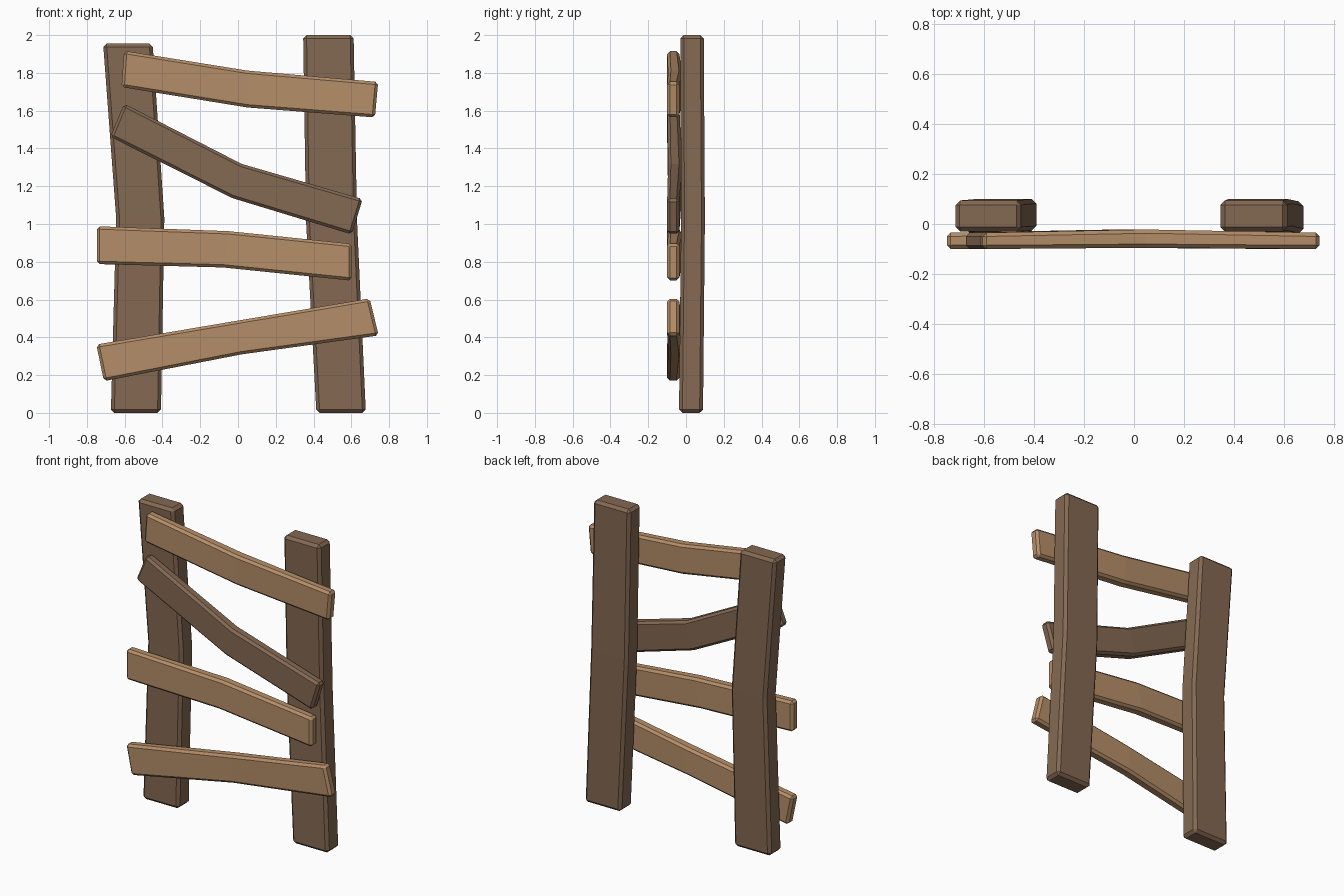
import bpy, bmesh

if "Cube" in bpy.data.objects:
    bpy.data.objects.remove(bpy.data.objects["Cube"])


def material(name, rgb):
    m = bpy.data.materials.new(name)
    m.diffuse_color = (*rgb, 1)
    m.use_nodes = True
    m.node_tree.nodes["Principled BSDF"].inputs["Base Color"].default_value = m.diffuse_color
    return m


light_wood = material("light_wood", (0.46, 0.27, 0.14))
dark_wood = material("dark_wood", (0.23, 0.14, 0.085))


def board(name, stations, depths, mat, bevel):
    """Loft a bent board: stations are pairs of (x, z) edge points,
    depths the front and back y at each station."""
    bm = bmesh.new()
    rings = []
    for ((ax, az), (bx, bz)), (y0, y1) in zip(stations, depths):
        rings.append([bm.verts.new(p) for p in
                      ((ax, y0, az), (bx, y0, bz), (bx, y1, bz), (ax, y1, az))])
    for r, s in zip(rings, rings[1:]):
        for i in range(4):
            j = (i + 1) % 4
            bm.faces.new((r[i], r[j], s[j], s[i]))
    bm.faces.new(rings[0])
    bm.faces.new(rings[-1][::-1])
    bmesh.ops.recalc_face_normals(bm, faces=bm.faces[:])
    # chamfer the outer edges, not the bend lines
    edges = [e for e in bm.edges if e.calc_face_angle(0) > 0.6]
    bmesh.ops.bevel(bm, geom=edges, offset=bevel, offset_type='OFFSET',
                    segments=1, profile=0.5, affect='EDGES')
    me = bpy.data.meshes.new(name)
    bm.to_mesh(me)
    bm.free()
    me.materials.append(mat)
    ob = bpy.data.objects.new(name, me)
    bpy.context.collection.objects.link(ob)
    return ob


# upright posts
post_y = [(-0.037, 0.09), (-0.026, 0.1), (-0.03, 0.094)]
board("left_post", [((-0.673, 0.0), (-0.408, 0.0)),
                    ((-0.645, 1.03), (-0.39, 1.03)),
                    ((-0.714, 1.955), (-0.452, 1.955))], post_y, dark_wood, 0.018)
board("right_post", [((0.415, 0.0), (0.677, 0.0)),
                     ((0.36, 1.02), (0.63, 1.02)),
                     ((0.345, 2.0), (0.612, 2.0))], post_y, dark_wood, 0.018)

# bent cross planks, top to bottom
plank_y = [(-0.1, -0.035), (-0.095, -0.022), (-0.1, -0.035)]
board("top_plank", [((-0.617, 1.725), (-0.603, 1.917)),
                    ((0.05, 1.617), (0.05, 1.812)),
                    ((0.725, 1.564), (0.742, 1.752))], plank_y, light_wood, 0.015)
board("slanted_plank", [((-0.676, 1.462), (-0.603, 1.637)),
                        ((-0.03, 1.137), (0.02, 1.318)),
                        ((0.602, 0.945), (0.66, 1.132))], plank_y, dark_wood, 0.015)
board("middle_plank", [((-0.747, 0.788), (-0.747, 0.988)),
                       ((-0.08, 0.77), (-0.05, 0.962)),
                       ((0.602, 0.7), (0.602, 0.895))], plank_y, light_wood, 0.015)
board("bottom_plank", [((-0.71, 0.168), (-0.75, 0.362)),
                       ((0.02, 0.31), (0.02, 0.492)),
                       ((0.745, 0.41), (0.697, 0.606))], plank_y, light_wood, 0.015)
